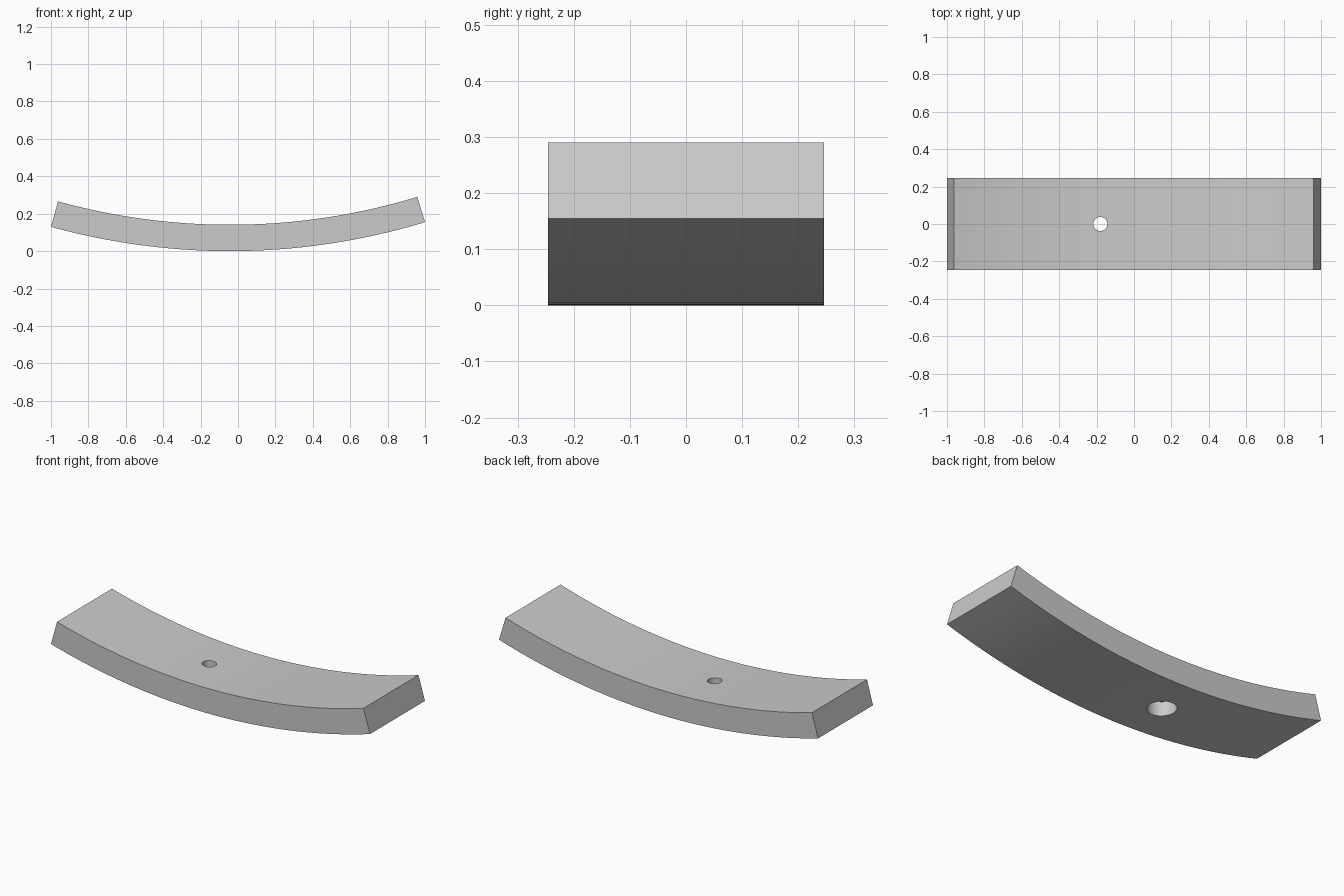
import bpy, math

if "Cube" in bpy.data.objects:
    bpy.data.objects.remove(bpy.data.objects["Cube"], do_unlink=True)

# Dimensions of the curved bar
RADIUS, THICK, HALF_DEPTH = 3.587, 0.141, 0.246
CENTRE_X = -0.043
START, END, STEPS = -15.47, 16.9, 40
HOLE_X = -0.18

grey = bpy.data.materials.new("light grey")
grey.use_nodes = True
colour = (0.6, 0.6, 0.6, 1)
grey.diffuse_color = colour
grey.node_tree.nodes["Principled BSDF"].inputs["Base Color"].default_value = colour


def arc(radius):
    """Points along an arc around the bar's centre of curvature."""
    angles = [math.radians(START + (END - START) * i / STEPS) for i in range(STEPS + 1)]
    return [(CENTRE_X + radius * math.sin(a), RADIUS - radius * math.cos(a)) for a in angles]


# Curved bar: arc profile extruded along y
profile = arc(RADIUS) + arc(RADIUS - THICK)[::-1]
n = len(profile)
verts = [(x, y, z) for y in (-HALF_DEPTH, HALF_DEPTH) for x, z in profile]
faces = [tuple(range(n)), tuple(range(2 * n - 1, n - 1, -1))]
faces += [(i, i + n, (i + 1) % n + n, (i + 1) % n) for i in range(n)]
mesh = bpy.data.meshes.new("curved_bar")
mesh.from_pydata(verts, [], faces)
mesh.materials.append(grey)
bar = bpy.data.objects.new("curved_bar", mesh)
bpy.context.collection.objects.link(bar)


def drill(name, radius, low, high):
    """Cut a vertical round hole between two heights."""
    bpy.ops.mesh.primitive_cylinder_add(vertices=48, radius=radius, depth=high - low,
                                        location=(HOLE_X, 0, (low + high) / 2))
    cutter = bpy.context.object
    cutter.name = name
    cutter.data.materials.append(grey)
    cutter.hide_render = True
    bpy.context.view_layer.objects.active = bar
    mod = bar.modifiers.new(name, "BOOLEAN")
    mod.object = cutter
    mod.solver = "EXACT"
    bpy.ops.object.modifier_apply(modifier=name)
    bpy.data.objects.remove(cutter, do_unlink=True)


# Screw hole with a wider recess on the underside
drill("recess_cutter", 0.075, -0.1, 0.085)
drill("hole_cutter", 0.0375, -0.1, 0.3)

bpy.ops.object.select_all(action="DESELECT")
bar.select_set(True)
bpy.context.view_layer.objects.active = bar
bpy.ops.object.shade_smooth_by_angle(angle=math.radians(30))
